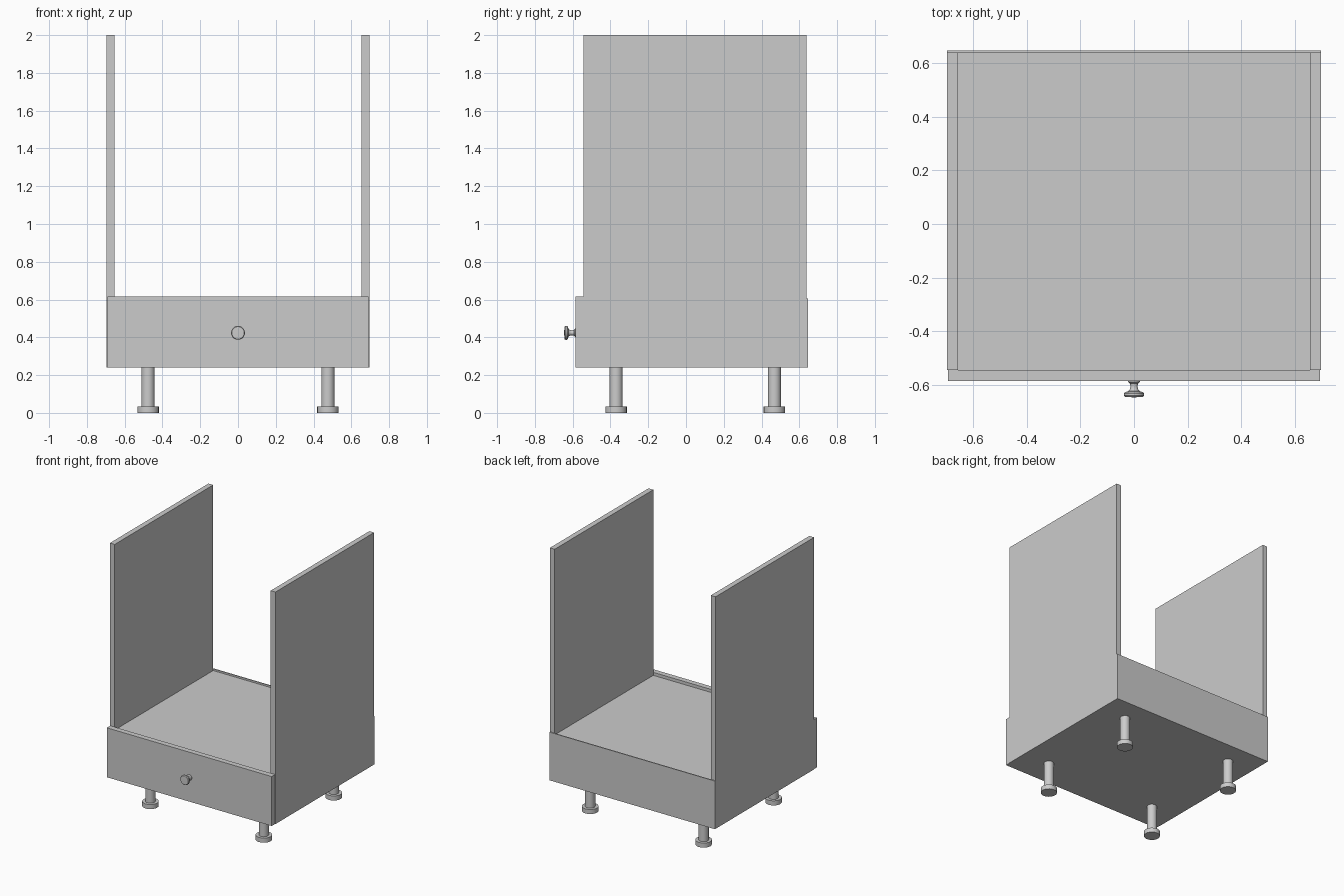
import bpy, bmesh
from math import pi
from mathutils import Matrix

if "Cube" in bpy.data.objects:
    bpy.data.objects.remove(bpy.data.objects["Cube"])


def finish(name, bm, smooth=False):
    bmesh.ops.recalc_face_normals(bm, faces=bm.faces)
    mesh = bpy.data.meshes.new(name)
    bm.to_mesh(mesh)
    bm.free()
    obj = bpy.data.objects.new(name, mesh)
    bpy.context.collection.objects.link(obj)
    if smooth:
        bpy.ops.object.select_all(action='DESELECT')
        obj.select_set(True)
        bpy.context.view_layer.objects.active = obj
        bpy.ops.object.shade_smooth_by_angle(angle=pi / 5)
    return obj


def box(name, lo, hi):
    bm = bmesh.new()
    bmesh.ops.create_cube(bm, size=1)
    for v in bm.verts:
        v.co = [(a + b) / 2 + c * (b - a) for a, b, c in zip(lo, hi, v.co)]
    return finish(name, bm)


def lathe(name, profile, location, rotation=Matrix(), sides=20):
    """Spin (radius, height) points that start and end on the axis."""
    bm = bmesh.new()
    verts = [bm.verts.new((r, 0, h)) for r, h in profile]
    edges = [bm.edges.new(pair) for pair in zip(verts, verts[1:])]
    bmesh.ops.spin(bm, geom=verts + edges, cent=(0, 0, 0), axis=(0, 0, 1),
                   angle=2 * pi, steps=sides)
    bmesh.ops.remove_doubles(bm, verts=bm.verts, dist=1e-5)
    bm.transform(rotation)
    obj = finish(name, bm, True)
    obj.location = location
    return obj


# Tall side panels
for side, s in (("left", -1), ("right", 1)):
    x = sorted((s * 0.655, s * 0.695))
    box(side + "_side_panel", (x[0], -0.543, 0.24), (x[1], 0.638, 2.0))

# Floor, oven shelf and thin back
box("bottom_panel", (-0.655, -0.543, 0.24), (0.655, 0.638, 0.28))
box("oven_shelf", (-0.655, -0.543, 0.55), (0.655, 0.638, 0.592))
box("back_panel", (-0.695, 0.638, 0.24), (0.695, 0.646, 0.605))

# Drawer front and its knob
box("drawer_front", (-0.692, -0.584, 0.24), (0.692, -0.543, 0.615))
knob = [(0, -0.002), (0.022, -0.002), (0.022, 0.004), (0.015, 0.010),
        (0.013, 0.020), (0.015, 0.030), (0.021, 0.038), (0.034, 0.042),
        (0.037, 0.046), (0.037, 0.055), (0.033, 0.060), (0, 0.061)]
lathe("drawer_knob", knob, (0, -0.584, 0.424), Matrix.Rotation(pi / 2, 4, 'X'))

# Four adjustable legs with wide feet
leg = [(0, 0), (0.057, 0), (0.057, 0.035), (0.035, 0.035), (0.035, 0.24), (0, 0.24)]
for row, y in (("front", -0.37), ("back", 0.468)):
    for side, x in (("left", -0.476), ("right", 0.476)):
        lathe(f"{row}_{side}_leg", leg, (x, y, 0))
